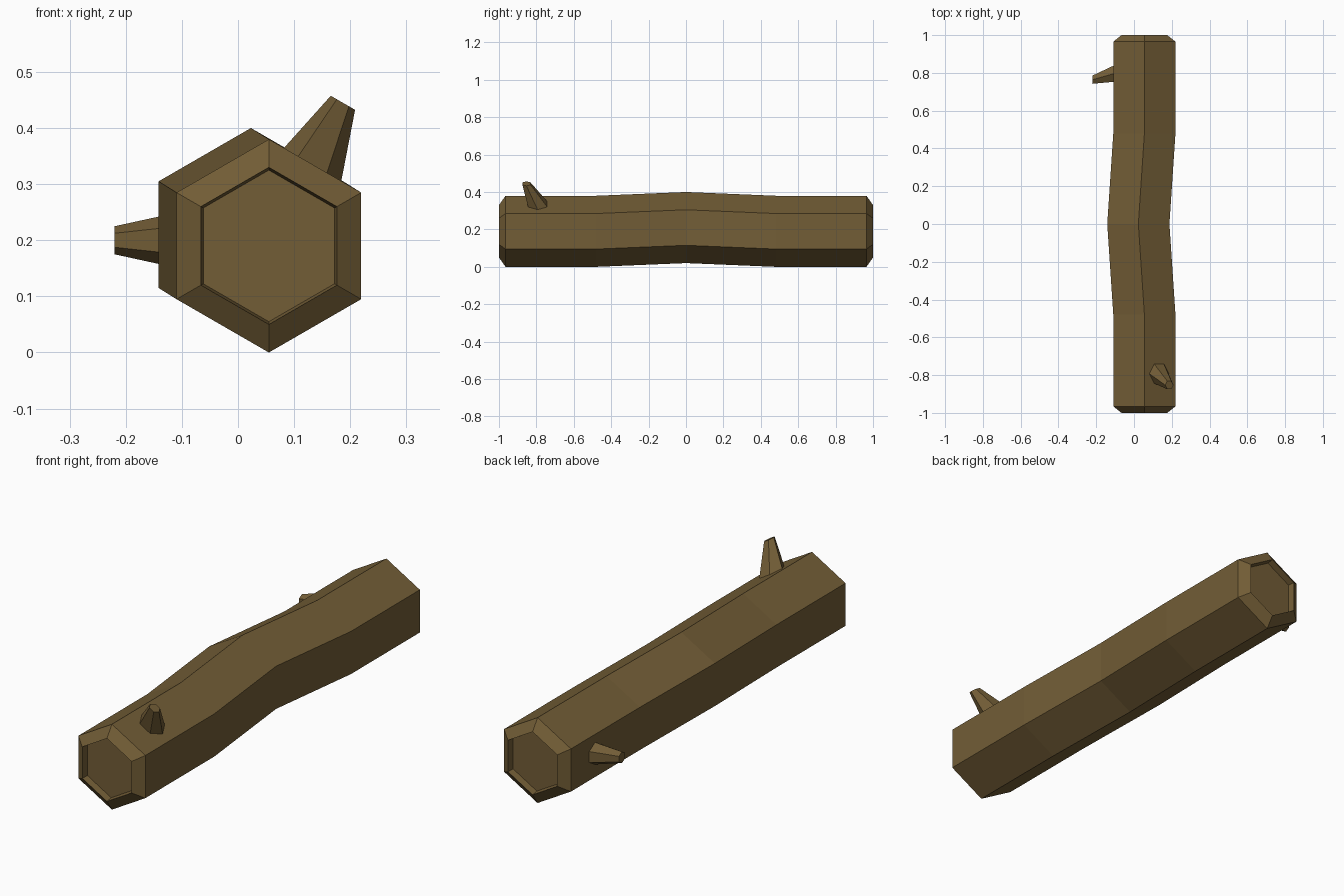
import bpy
import bmesh
from math import cos, sin, pi
from mathutils import Vector

if "Cube" in bpy.data.objects:
    bpy.data.objects.remove(bpy.data.objects["Cube"])

bark = bpy.data.materials.new("bark")
bark.diffuse_color = (0.17, 0.11, 0.037, 1)
bark.use_nodes = True
bark.node_tree.nodes["Principled BSDF"].inputs["Base Color"].default_value = bark.diffuse_color


def loft(name, rings, u, v):
    """Skin hexagonal rings (centre, radius); u points at a corner, v is square to it."""
    bm = bmesh.new()
    loops = []
    for centre, r in rings:
        loops.append([bm.verts.new(Vector(centre) + r * (cos(i * pi / 3) * u + sin(i * pi / 3) * v))
                      for i in range(6)])
    for a, b in zip(loops, loops[1:]):
        for i in range(6):
            j = (i + 1) % 6
            bm.faces.new((a[i], a[j], b[j], b[i]))
    bm.faces.new(loops[0])
    bm.faces.new(loops[-1])
    bmesh.ops.recalc_face_normals(bm, faces=bm.faces)
    mesh = bpy.data.meshes.new(name)
    bm.to_mesh(mesh)
    bm.free()
    mesh.materials.append(bark)
    obj = bpy.data.objects.new(name, mesh)
    bpy.context.collection.objects.link(obj)
    return obj


X, Y, Z = Vector((1, 0, 0)), Vector((0, 1, 0)), Vector((0, 0, 1))

# Log: recessed end, chamfer, straight run, then a bend in the middle; mirrored along y
half = [(-0.97, 0.135), (-1.0, 0.14), (-0.965, 0.19), (-0.48, 0.19)]
rings = [((0.055, y, 0.19), r) for y, r in half]
rings += [((0.023, 0, 0.21), 0.19)]
rings += [((0.055, -y, 0.19), r) for y, r in reversed(half)]
loft("log", rings, Z, X)


# Twigs: tapered hexagonal stubs, rooted slightly inside the log
def twig(name, base, tip, r_base, r_tip, u):
    base, tip = Vector(base), Vector(tip)
    root = base - 0.1 * (tip - base)
    loft(name, [(root, r_base), (base, r_base), (tip, r_tip)], u, Y)


twig("upper_twig", (0.133, -0.793, 0.335), (0.187, -0.853, 0.445), 0.059, 0.025,
     Vector((cos(pi / 6), 0, -sin(pi / 6))))
twig("side_twig", (-0.11, 0.795, 0.2), (-0.22, 0.764, 0.2), 0.049, 0.025, Z)
